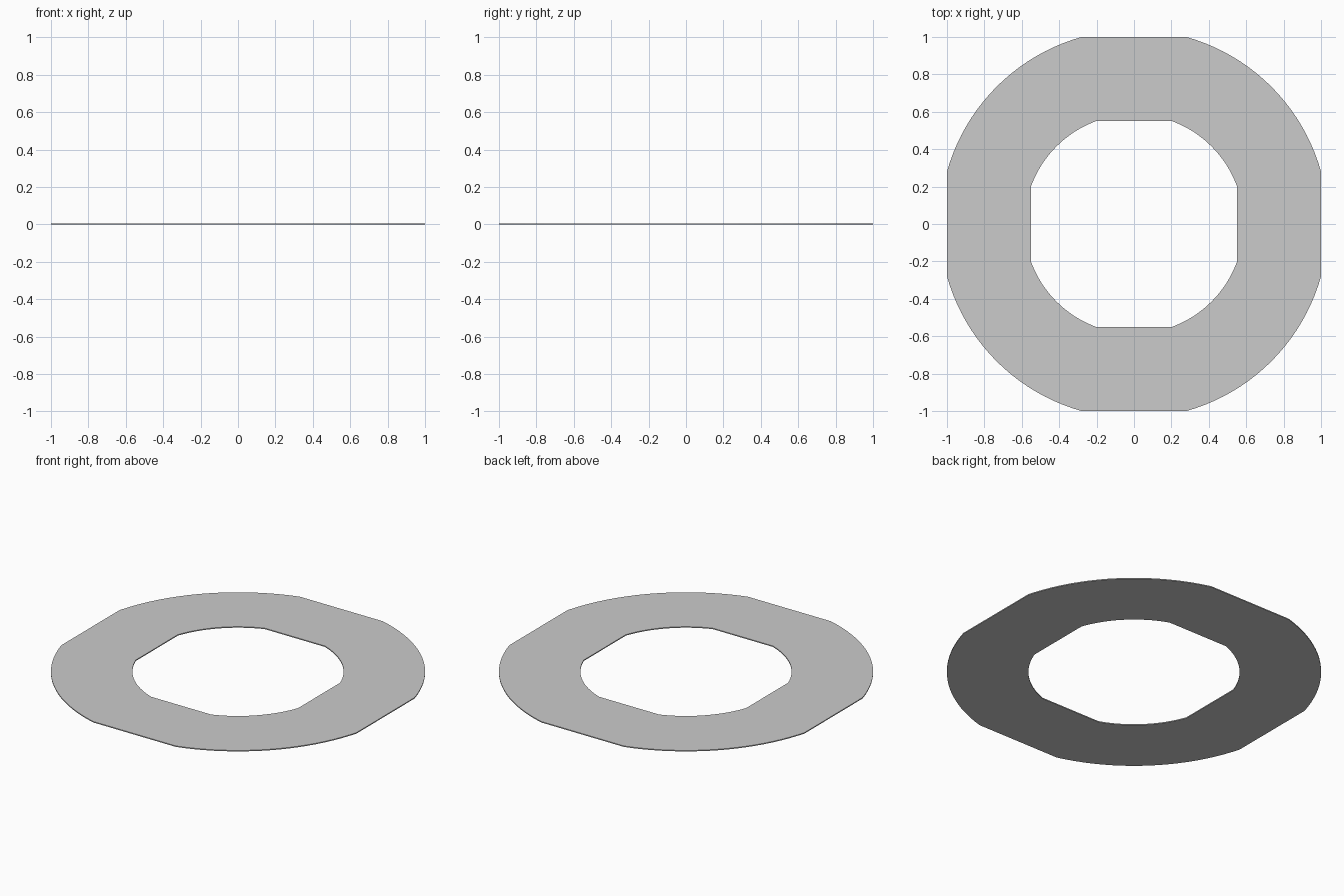
import bpy, bmesh, math

if "Cube" in bpy.data.objects:
    bpy.data.objects.remove(bpy.data.objects["Cube"])

THICK = 0.006
STEPS = 20  # segments per corner arc


def outline(flat, half):
    """Circle trimmed by four flats: 'flat' is the flat distance, 'half' its half-width."""
    r = math.hypot(flat, half)
    a0 = math.atan2(half, flat)
    a1 = math.pi / 2 - a0
    pts = []
    for q in range(4):
        for i in range(STEPS + 1):
            a = q * math.pi / 2 + a0 + (a1 - a0) * i / STEPS
            pts.append((r * math.cos(a), r * math.sin(a)))
    return pts


# Thin flat washer with squared-off sides
bm = bmesh.new()
outer, inner = outline(1.0, 0.28), outline(0.55, 0.203)
rings = [[bm.verts.new((x, y, z)) for x, y in loop]
         for loop, z in ((outer, 0), (outer, THICK), (inner, THICK), (inner, 0))]
n = len(outer)
for k in range(4):
    a, b = rings[k], rings[(k + 1) % 4]
    for i in range(n):
        j = (i + 1) % n
        bm.faces.new((a[i], a[j], b[j], b[i]))
bmesh.ops.recalc_face_normals(bm, faces=bm.faces)

mesh = bpy.data.meshes.new("flat_ring")
bm.to_mesh(mesh)
bm.free()
ring = bpy.data.objects.new("flat_ring", mesh)
bpy.context.collection.objects.link(ring)

# Smooth arcs, crisp rims and corners
bpy.context.view_layer.objects.active = ring
ring.select_set(True)
bpy.ops.object.shade_smooth_by_angle(angle=math.radians(12))
